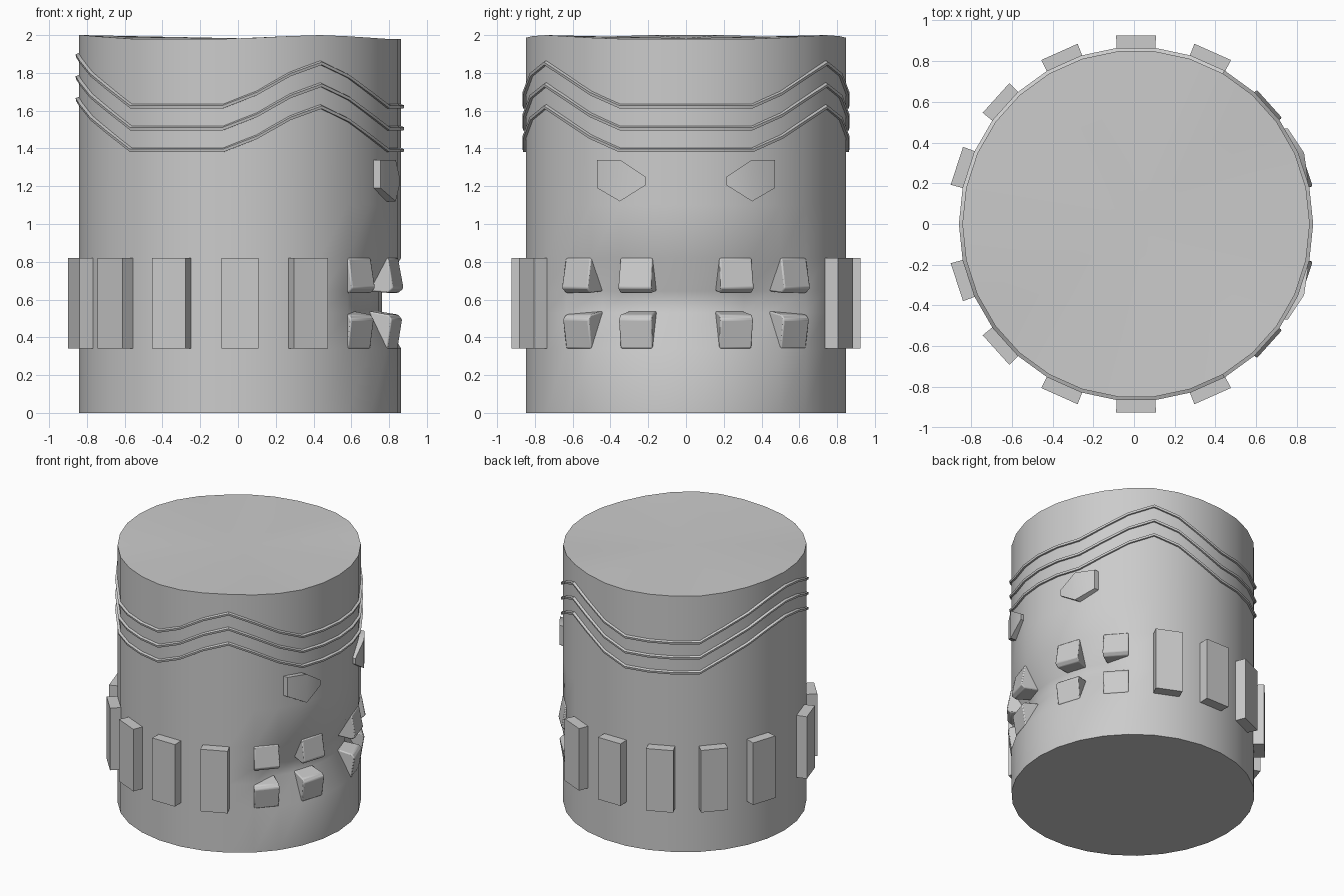
import bpy, bmesh
from math import sin, cos, radians

if "Cube" in bpy.data.objects:
    bpy.data.objects.remove(bpy.data.objects["Cube"])

N, R, OX = 30, 0.853, 0.01
STEP = 360 / N
# wave height at each 12 degree column, from the face (0) to the back (180)
WAVE = [1.38, 1.38, 1.38, 1.45, 1.54, 1.61, 1.55, 1.45,
        1.38, 1.38, 1.38, 1.38, 1.475, 1.55, 1.62, 1.65]


def wave(i):
    i %= N
    return WAVE[min(i, N - i)]


def pol(r, deg, z):
    return (r * cos(radians(deg)) + OX, r * sin(radians(deg)), z)


def finish(name, bm, bevel=0):
    bmesh.ops.recalc_face_normals(bm, faces=bm.faces)
    me = bpy.data.meshes.new(name)
    bm.to_mesh(me)
    bm.free()
    ob = bpy.data.objects.new(name, me)
    bpy.context.collection.objects.link(ob)
    bpy.context.view_layer.objects.active = ob
    for o in bpy.context.selected_objects:
        o.select_set(False)
    ob.select_set(True)
    if bevel:
        m = ob.modifiers.new("bevel", 'BEVEL')
        m.width, m.segments = bevel, 2
    bpy.ops.object.shade_smooth_by_angle(angle=radians(35))
    return ob


def loft(bm, rings, closed_rings=False, caps=True):
    """Skin a list of closed cross-sections."""
    vs = [[bm.verts.new(p) for p in ring] for ring in rings]
    pairs = list(zip(vs, vs[1:])) + ([(vs[-1], vs[0])] if closed_rings else [])
    for a, b in pairs:
        for k in range(len(a)):
            j = (k + 1) % len(a)
            bm.faces.new((a[k], a[j], b[j], b[k]))
    if caps:
        bm.faces.new(vs[0])
        bm.faces.new(vs[-1])
    return vs


# body: tower with a mouth groove facing +x
def groove(i, z):
    k = min(i, N - i)
    return 0.1 if k <= 3 and 0.5 < z < 0.7 else 0


bm = bmesh.new()
rings = [[pol(R - groove(i, z), i * STEP, z) for i in range(N)]
         for z in (0, 0.34, 0.53, 0.645, 0.82, 1.1)]
rings.append([pol(R, i * STEP, 1.98 + 0.02 * min(1, (wave(i) - 1.38) / 0.23))
              for i in range(N)])
vs = loft(bm, rings, caps=False)
bm.faces.new(vs[0])
centre = bm.verts.new((OX, 0, 1.983))
for i in range(N):
    bm.faces.new((vs[-1][i], vs[-1][(i + 1) % N], centre))
finish("body", bm)

# three wavy ridges
for n in range(3):
    bm = bmesh.new()
    rings = []
    for i in range(N):
        z = wave(i) + n * 0.116
        rings.append([pol(r, i * STEP, z + dz) for r, dz in
                      ((R - 0.02, 0), (R + 0.014, 0), (R + 0.017, 0.016), (R - 0.02, 0.03))])
    loft(bm, rings, closed_rings=True, caps=False)
    finish(f"wave_ridge_{n + 1}", bm)

# raised blocks round the sides and back
bm = bmesh.new()
for mid in (66, 90, 114, 138, 162):
    for s in (1, -1):
        c, d = cos(radians(mid)), s * sin(radians(mid))
        sect = [(r, t) for r, t in ((0.8, -0.092), (0.8, 0.092), (0.925, 0.098), (0.925, -0.098))]
        loft(bm, [[(r * c - t * d + OX, r * d + t * c, z) for r, t in sect]
                  for z in (0.34, 0.82)])
finish("side_blocks", bm)

# teeth: profile (radius, height) between two angles
UPPER = ((0.74, 0.82), (0.858, 0.82), (0.888, 0.66), (0.86, 0.635), (0.74, 0.645))
LOWER = ((0.74, 0.34), (0.855, 0.34), (0.88, 0.495), (0.86, 0.52), (0.74, 0.54))
for name, prof in (("upper_teeth", UPPER), ("lower_teeth", LOWER)):
    bm = bmesh.new()
    for mid in (18, 42):
        for s in (1, -1):
            loft(bm, [[pol(r, s * (mid + da), z) for r, z in prof] for da in (-6, 6)])
    finish(name, bm, 0.008)

# eyes: angled plates (y, front x, bottom z, top z)
bm = bmesh.new()
for s in (1, -1):
    loft(bm, [[(x - 0.12, s * y, lo), (x, s * y, lo), (x, s * y, hi), (x - 0.12, s * y, hi)]
              for y, x, lo, hi in ((0.47, 0.755, 1.19, 1.34), (0.35, 0.835, 1.12, 1.34),
                                   (0.215, 0.855, 1.205, 1.25))])
finish("eyes", bm)
